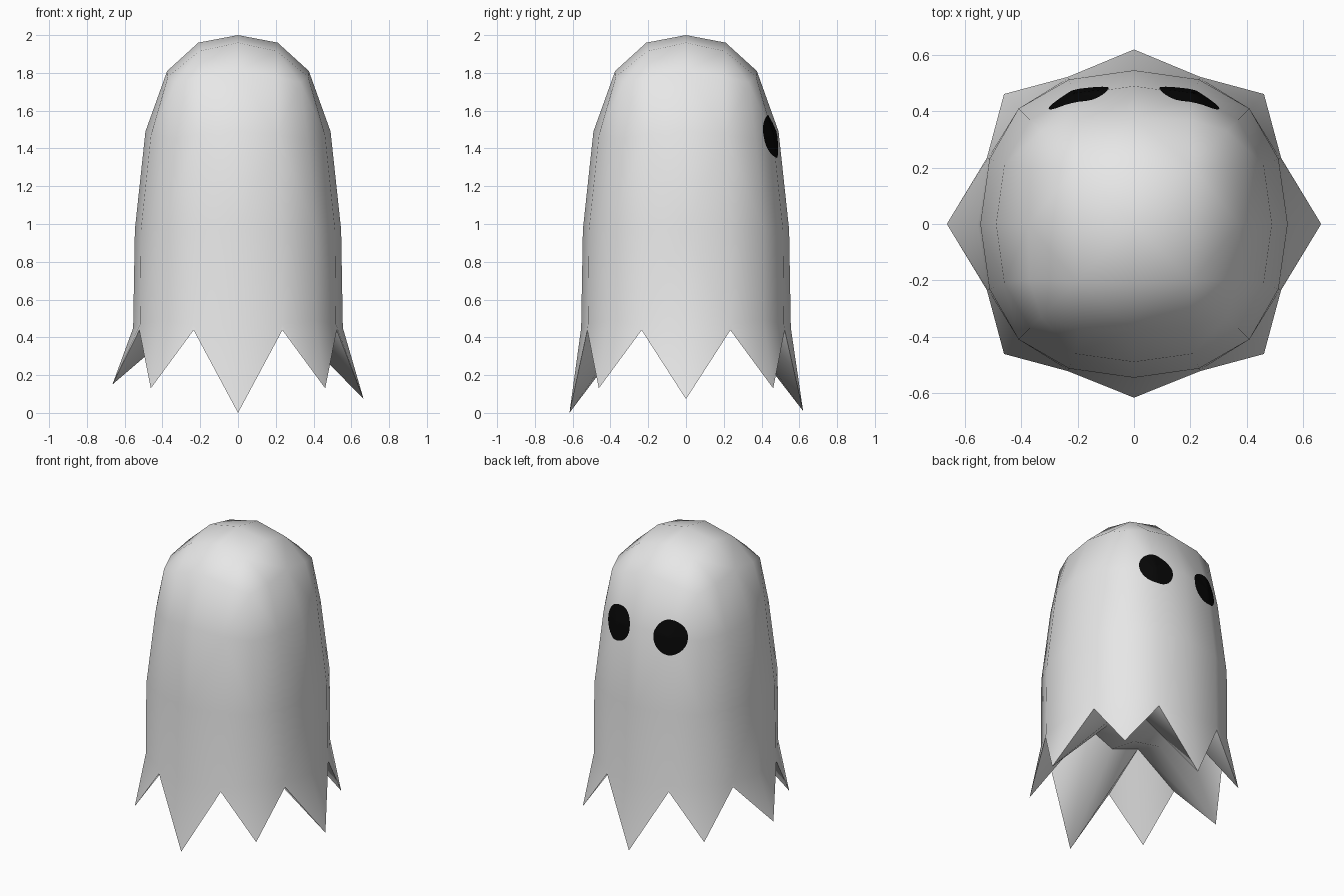
import bpy, bmesh, math
from mathutils import Vector
from mathutils.bvhtree import BVHTree

if "Cube" in bpy.data.objects:
    bpy.data.objects.remove(bpy.data.objects["Cube"])


def material(name, rgb):
    m = bpy.data.materials.new(name)
    m.diffuse_color = (*rgb, 1)
    m.use_nodes = True
    m.node_tree.nodes["Principled BSDF"].inputs["Base Color"].default_value = m.diffuse_color
    return m


def finish(bm, name, mat):
    for f in bm.faces:
        f.smooth = True
    me = bpy.data.meshes.new(name)
    bm.to_mesh(me)
    me.materials.append(mat)
    ob = bpy.data.objects.new(name, me)
    bpy.context.collection.objects.link(ob)
    return ob


white = material("sheet white", (0.8, 0.8, 0.8))
black = material("eye black", (0.002, 0.002, 0.002))

# Ragged hem: eight flared points (radius, height), counter-clockwise from +x
N = 16
TIPS = [(0.665, 0.073), (0.653, 0.13), (0.62, 0.01), (0.653, 0.13),
        (0.665, 0.15), (0.653, 0.13), (0.617, 0.0), (0.653, 0.13)]
NOTCH = (0.573, 0.438)

# Sheet body: rounded-square rings
# (radius, height, corner bulge, corner drop, odd-vertex shift in degrees)
RINGS = [(0.555, 0.45, 0.05, -0.04, 1.8), (0.546, 0.97, 0.062, 0.0, 1.7),
         (0.49, 1.49, 0.067, 0.04, 2.0), (0.375, 1.81, 0.245, 0.06, 5.5)]
bm = bmesh.new()


def polar(r, t, z):
    return bm.verts.new((r * math.cos(t), r * math.sin(t), z))


hem = []
for i in range(N):
    r, z = NOTCH if i % 2 else TIPS[i // 2]
    t = 2 * math.pi * i / N
    hem.append(polar(r, t + math.radians(1.7) * math.sin(4 * t), z))
rings = [hem]
for a, z, bulge, drop, shift in RINGS:
    ring = []
    for i in range(N):
        t = 2 * math.pi * i / N
        k = (1 - math.cos(4 * t)) / 2
        t += math.radians(shift) * math.sin(4 * t)
        ring.append(polar(a * (1 + bulge * k), t, z - drop * k))
    rings.append(ring)
for j in range(4):
    for i in range(N):
        n = (i + 1) % N
        quad = [rings[j][i], rings[j][n], rings[j + 1][n], rings[j + 1][i]]
        s = (i + j) % 2          # alternate the fold of each quad
        bm.faces.new(quad[s:] + quad[:s])


# Caps: a four-by-four quad patch filling a 16-vertex ring
def cap(ring, mid, corner, centre):
    o = bm.verts.new((0, 0, centre))
    mids = [polar(mid[0], q * math.pi / 2, mid[1]) for q in range(4)]
    corners = [polar(corner[0] * math.sqrt(2), (q + 0.5) * math.pi / 2, corner[1])
               for q in range(4)]
    for q in range(4):
        r = [ring[(4 * q + k) % N] for k in range(5)]
        M, C, M2 = mids[q], corners[q], mids[(q + 1) % 4]
        for quad in ((r[0], r[1], C, M), (r[2], r[3], C, r[1]),
                     (r[4], M2, C, r[3]), (o, M, C, M2)):
            bm.faces.new(quad)


cap(rings[-1], (0.21, 1.96), (0.205, 1.915), 2.0)   # crown
cap(hem, (0.21, 0.54), (0.20, 0.61), 0.50)          # hollow underside
bmesh.ops.triangulate(bm, faces=bm.faces, quad_method='FIXED')
bmesh.ops.recalc_face_normals(bm, faces=bm.faces)
bm.normal_update()
tree = BVHTree.FromBMesh(bm)
sheet = finish(bm, "ghost_sheet", white)
bm.free()
bpy.context.view_layer.objects.active = sheet
sheet.select_set(True)
bpy.ops.object.shade_smooth_by_angle(angle=math.radians(60))


# Eyes: thin round patches draped on the rear (+y) side of the sheet
def eye(name, cx, cz=1.463, rx=0.106, rz=0.113, segs=28, steps=6):
    bm = bmesh.new()

    def drape(x, z):
        hit, nor, _, _ = tree.ray_cast(Vector((x, 2, z)), Vector((0, -1, 0)))
        return bm.verts.new(hit + nor * 0.004)

    centre, prev = drape(cx, cz), None
    for s in range(1, steps + 1):
        q = s / steps
        ring = [drape(cx + rx * q * math.cos(2 * math.pi * i / segs),
                      cz + rz * q * math.sin(2 * math.pi * i / segs))
                for i in range(segs)]
        for i in range(segs):
            j = (i + 1) % segs
            if prev:
                bm.faces.new((prev[i], prev[j], ring[j], ring[i]))
            else:
                bm.faces.new((centre, ring[j], ring[i]))
        prev = ring
    bm.normal_update()
    for f in bm.faces:
        if f.normal.y < 0:
            f.normal_flip()
    finish(bm, name, black)
    bm.free()


for side, label in ((-1, "left"), (1, "right")):
    eye(label + "_eye", side * 0.195)
